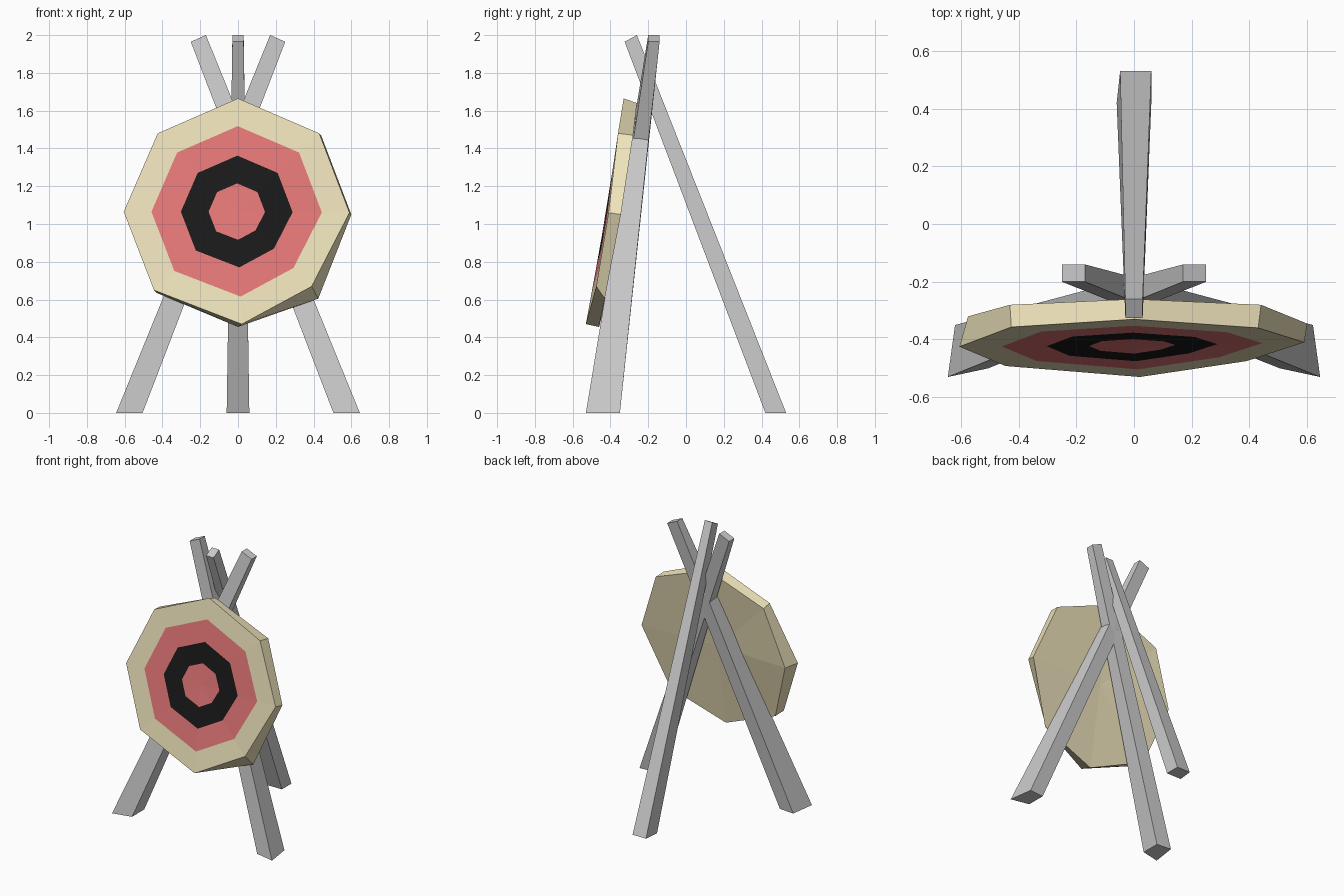
import bpy
import bmesh
from mathutils import Vector

if "Cube" in bpy.data.objects:
    bpy.data.objects.remove(bpy.data.objects["Cube"])


def material(name, color):
    m = bpy.data.materials.new(name)
    m.diffuse_color = (*color, 1)
    m.use_nodes = True
    m.node_tree.nodes["Principled BSDF"].inputs["Base Color"].default_value = m.diffuse_color
    return m


def finish(name, bm, mats=()):
    bmesh.ops.recalc_face_normals(bm, faces=bm.faces)
    me = bpy.data.meshes.new(name)
    bm.to_mesh(me)
    bm.free()
    for m in mats:
        me.materials.append(m)
    ob = bpy.data.objects.new(name, me)
    bpy.context.collection.objects.link(ob)
    return ob


def bridge(bm, a, b, mat=0):
    n = len(a)
    for i in range(n):
        j = (i + 1) % n
        bm.faces.new((a[i], a[j], b[j], b[i])).material_index = mat


def fan(bm, ring, center, mat=0):
    c = bm.verts.new(center)
    for i in range(len(ring)):
        bm.faces.new((ring[i], ring[(i + 1) % len(ring)], c)).material_index = mat


# Tapered four-sided pole between two end outlines
def pole(name, bottom, top, side=1):
    bm = bmesh.new()
    a, b = ([bm.verts.new((x * side, y, z)) for x, y, z in end]
            for end in (bottom, top))
    bridge(bm, a, b)
    bm.faces.new(a)
    bm.faces.new(b)
    return finish(name, bm)


# Crossing front legs, mirrored in x
for label, side in (("right", 1), ("left", -1)):
    pole("front_leg_" + label,
         [(.645, -.53, 0), (.62, -.35, 0), (.505, -.36, 0), (.505, -.50, 0)],
         [(-.17, -.20, 2), (-.17, -.14, 2), (-.25, -.14, 1.965), (-.25, -.20, 1.965)],
         side)

# Rear leg leaning forward through the crossing
pole("rear_leg",
     [(.06, .53, 0), (-.048, .53, 0), (-.06, .42, 0), (.06, .42, 0)],
     [(.03, -.26, 2), (-.03, -.26, 2), (-.03, -.325, 1.965), (.03, -.325, 1.965)])

# Hand-cut tilted octagonal board, with painted rings inset into its front
straw = material("straw", (.86, .77, .50))
red = material("red_paint", (.80, .19, .19))
black = material("black_paint", (.01, .01, .01))
front = [(0, -.33, 1.665), (.43, -.36, 1.48), (.59, -.41, 1.06), (.39, -.475, .67),
         (.02, -.53, .47), (-.445, -.492, .65), (-.605, -.425, 1.065), (-.425, -.357, 1.48)]
back = [(0, -.26, 1.64), (.44, -.28, 1.47), (.60, -.345, 1.05), (.425, -.43, .605),
        (0, -.46, .455), (-.43, -.415, .635), (-.575, -.32, 1.06), (-.43, -.28, 1.47)]
mid = Vector((-.006, -.422, 1.065))
bm = bmesh.new()
rear = [bm.verts.new(p) for p in back]
ring = [bm.verts.new(p) for p in front]
bridge(bm, rear, ring)
fan(bm, rear, (0, -.355, 1.055))
for scale, mat in ((.755, 0), (.495, 1), (.25, 2)):
    inner = [bm.verts.new(mid.lerp(Vector(p), scale)) for p in front]
    bridge(bm, ring, inner, mat)
    ring = inner
fan(bm, ring, mid, 1)
finish("target_board", bm, (straw, red, black))
